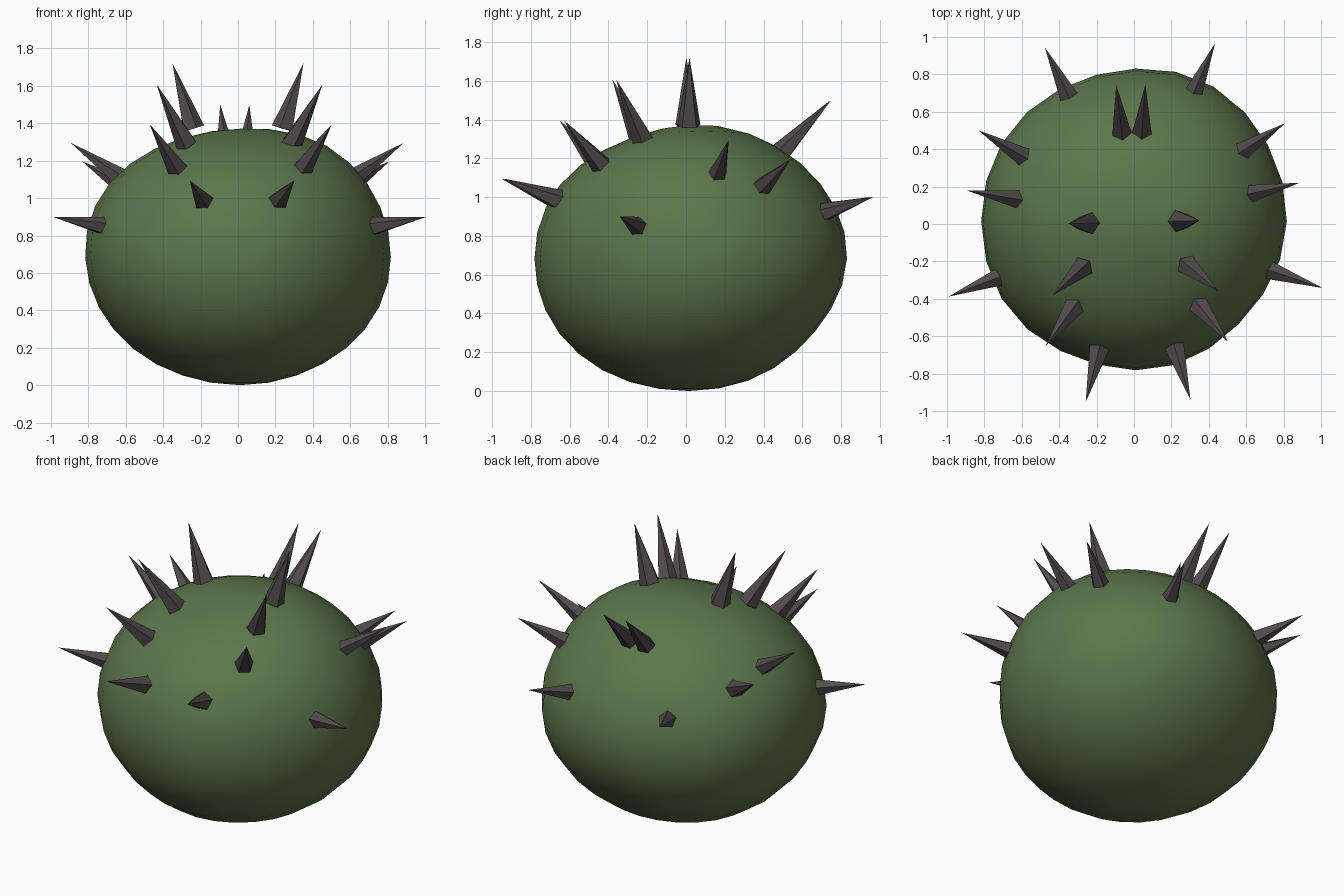
import bpy, bmesh, math
from mathutils import Vector, Matrix

cube = bpy.data.objects.get("Cube")
if cube:
    bpy.data.objects.remove(cube, do_unlink=True)


def make_material(name, rgb):
    mat = bpy.data.materials.new(name)
    mat.use_nodes = True
    mat.diffuse_color = (*rgb, 1)
    mat.node_tree.nodes["Principled BSDF"].inputs["Base Color"].default_value = (*rgb, 1)
    return mat


def make_object(name, bm, mat, smooth):
    mesh = bpy.data.meshes.new(name)
    for face in bm.faces:
        face.smooth = smooth
    bm.to_mesh(mesh)
    bm.free()
    mesh.materials.append(mat)
    obj = bpy.data.objects.new(name, mesh)
    bpy.context.collection.objects.link(obj)
    return obj


green = make_material("moss green", (0.107, 0.181, 0.072))
dark = make_material("dark horn", (0.085, 0.070, 0.074))

# Body: squat sphere with gentle swells and hollows (direction, amount)
swells = [
    ((0.5, 0, 0.87), 0.04), ((-0.87, 0, 0.5), 0.03),
    ((0, -0.35, 0.93), -0.04), ((0, 0.8, -0.55), -0.035),
    ((0.45, 0, -0.9), -0.015), ((-0.3, 0, -0.95), -0.015),
    ((0.72, -0.69, 0), -0.04), ((-0.38, -0.92, 0), -0.025),
    ((-0.8, -0.6, 0), 0.025), ((0.4, 0.9, 0), 0.03),
    ((-0.85, 0.54, 0), 0.02),
]
bm = bmesh.new()
bmesh.ops.create_uvsphere(bm, u_segments=24, v_segments=16, radius=1)
for v in bm.verts:
    d = v.co.normalized()
    r = 1 + sum(a * math.exp(8 * (d.dot(Vector(n).normalized()) - 1)) for n, a in swells)
    v.co = Vector((0.01 + 0.81 * r * d.x, 0.015 + 0.81 * r * d.y, 0.695 + 0.695 * r * d.z))
low = min(v.co.z for v in bm.verts)
bmesh.ops.translate(bm, verts=bm.verts, vec=(0, 0, -low))
make_object("body", bm, green, True)

# Spikes: five-sided cones in mirrored pairs (name, base, tip, base radius)
spikes = [
    ("rear_low", (0.34, 0.705, 0.92), (0.455, 0.955, 1.0), 0.052),
    ("rear_side", (0.585, 0.375, 1.05), (0.82, 0.52, 1.195), 0.056),
    ("upper_side", (0.61, 0.145, 1.10), (0.89, 0.20, 1.295), 0.056),
    ("lower_side", (0.73, -0.268, 0.85), (1.0, -0.365, 0.90), 0.052),
    ("crown", (0.245, 0.01, 1.385), (0.35, 0.01, 1.72), 0.062),
    ("front_top", (0.285, -0.23, 1.30), (0.443, -0.37, 1.607), 0.06),
    ("front_upper", (0.335, -0.44, 1.16), (0.487, -0.64, 1.395), 0.06),
    ("front_low", (0.205, -0.675, 0.99), (0.28, -0.945, 1.095), 0.056),
    ("rear_top", (0.055, 0.50, 1.24), (0.078, 0.745, 1.498), 0.056),
]
turn = Matrix.Rotation(0.023, 3, "Z")
for name, base, tip, radius in spikes:
    for side, label in ((1, "left"), (-1, "right")):
        a, b = (turn @ Vector((p[0] * side, p[1], p[2])) for p in (base, tip))
        axis = b - a
        a -= axis.normalized() * 0.015
        axis = b - a
        bm = bmesh.new()
        bmesh.ops.create_cone(bm, cap_ends=True, segments=5, radius1=radius,
                              radius2=0, depth=axis.length)
        rot = axis.to_track_quat("Z", "Y").to_matrix().to_4x4()
        bmesh.ops.transform(bm, matrix=Matrix.Translation((a + b) / 2) @ rot, verts=bm.verts)
        make_object(f"{name}_spike_{label}", bm, dark, False)
